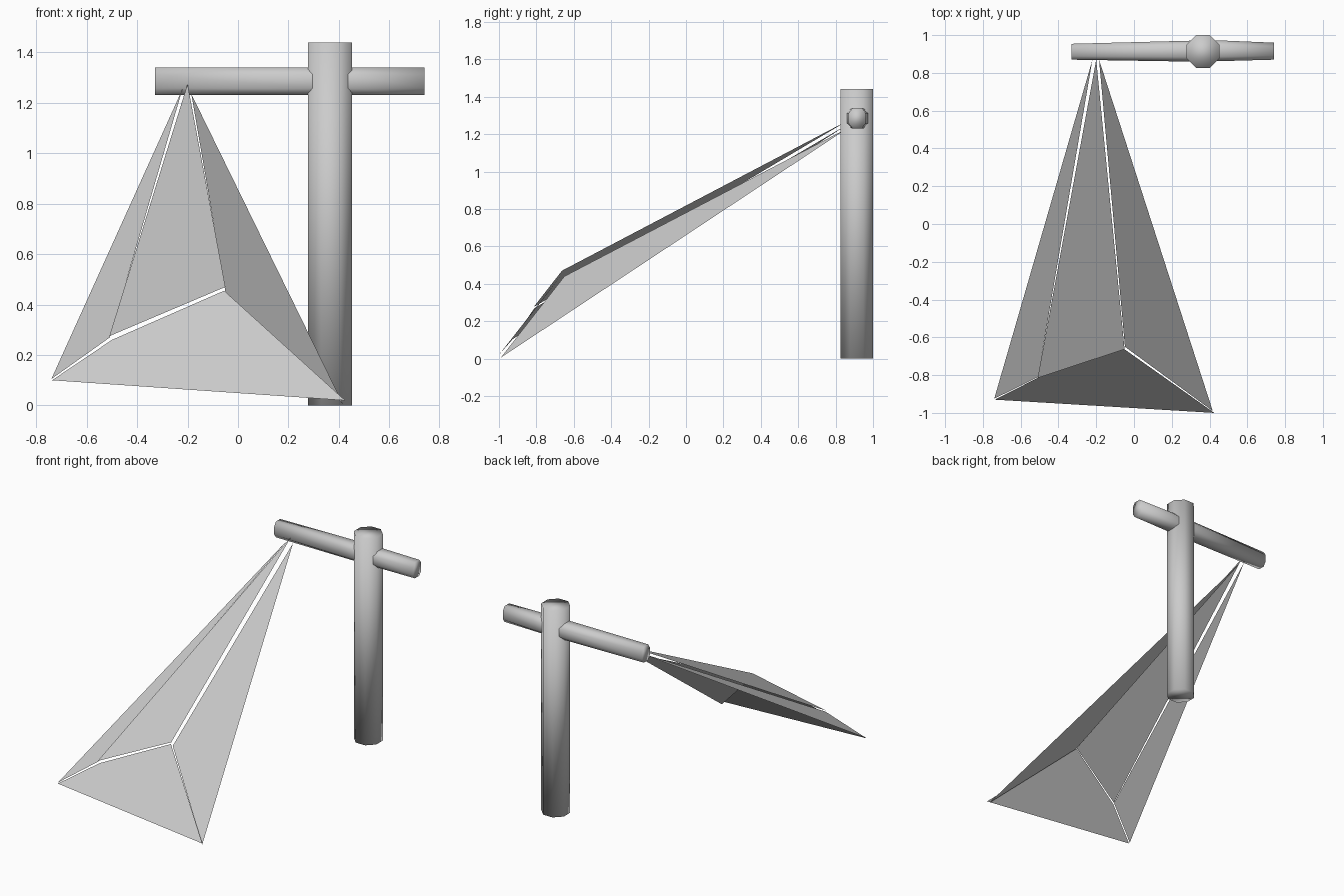
import bpy, bmesh
from math import radians, cos

if "Cube" in bpy.data.objects:
    bpy.data.objects.remove(bpy.data.objects["Cube"])


def make(name, verts, faces, smooth=False):
    me = bpy.data.meshes.new(name)
    me.from_pydata(verts, [], faces)
    me.update()
    ob = bpy.data.objects.new(name, me)
    bpy.context.collection.objects.link(ob)
    for p in me.polygons:
        p.use_smooth = smooth
    return ob


def loft(name, rings):
    # closed tube through equal-sized rings, capped at both ends
    n = len(rings[0])
    verts = [v for r in rings for v in r]
    faces = [(k * n + i, k * n + (i + 1) % n, (k + 1) * n + (i + 1) % n, (k + 1) * n + i)
             for k in range(len(rings) - 1) for i in range(n)]
    faces += [tuple(reversed(range(n))), tuple(range(len(verts) - n, len(verts)))]
    ob = make(name, verts, faces, True)
    bm = bmesh.new()
    bm.from_mesh(ob.data)
    bmesh.ops.recalc_face_normals(bm, faces=bm.faces)
    bm.to_mesh(ob.data)
    bm.free()
    return ob


# upright post, eight sided
bpy.ops.mesh.primitive_cylinder_add(vertices=8, radius=0.0865 / cos(radians(22.5)), depth=1.44,
                                    location=(0.365, 0.913, 0.72), rotation=(0, 0, radians(22.5)))
post = bpy.context.object
post.name = "post"
bpy.ops.object.shade_smooth()


# crossbeam, chamfered section, thinner toward the ends
def section(x, y, w, h=0.055):
    pts = [(w, -.5 * h), (w, .5 * h), (.55 * w, h), (-.55 * w, h),
           (-w, .5 * h), (-w, -.5 * h), (-.55 * w, -h), (.55 * w, -h)]
    return [(x, y + a, 1.285 + b) for a, b in pts]


loft("crossbeam", [section(-0.33, 0.912, 0.042), section(0.28, 0.915, 0.055),
                   section(0.45, 0.917, 0.055), section(0.74, 0.915, 0.045)])

# folded canopy: four thin flat panels with narrow gaps
panels = {
    "canopy_left": [(-.22, .87, 1.255), (-.74, -.925, .105), (-.508, -.81, .27)],
    "canopy_middle": [(-.20, .87, 1.275), (-.51, -.815, .275), (-.05, -.663, .47)],
    "canopy_right": [(-.185, .87, 1.235), (-.048, -.65, .44), (.417, -.99, .005)],
    "canopy_front": [(-.737, -.93, .10), (.425, -1.0, .02), (-.055, -.66, .455), (-.50, -.81, .26)],
}
for name, pts in panels.items():
    make(name, pts, [tuple(range(len(pts)))])
